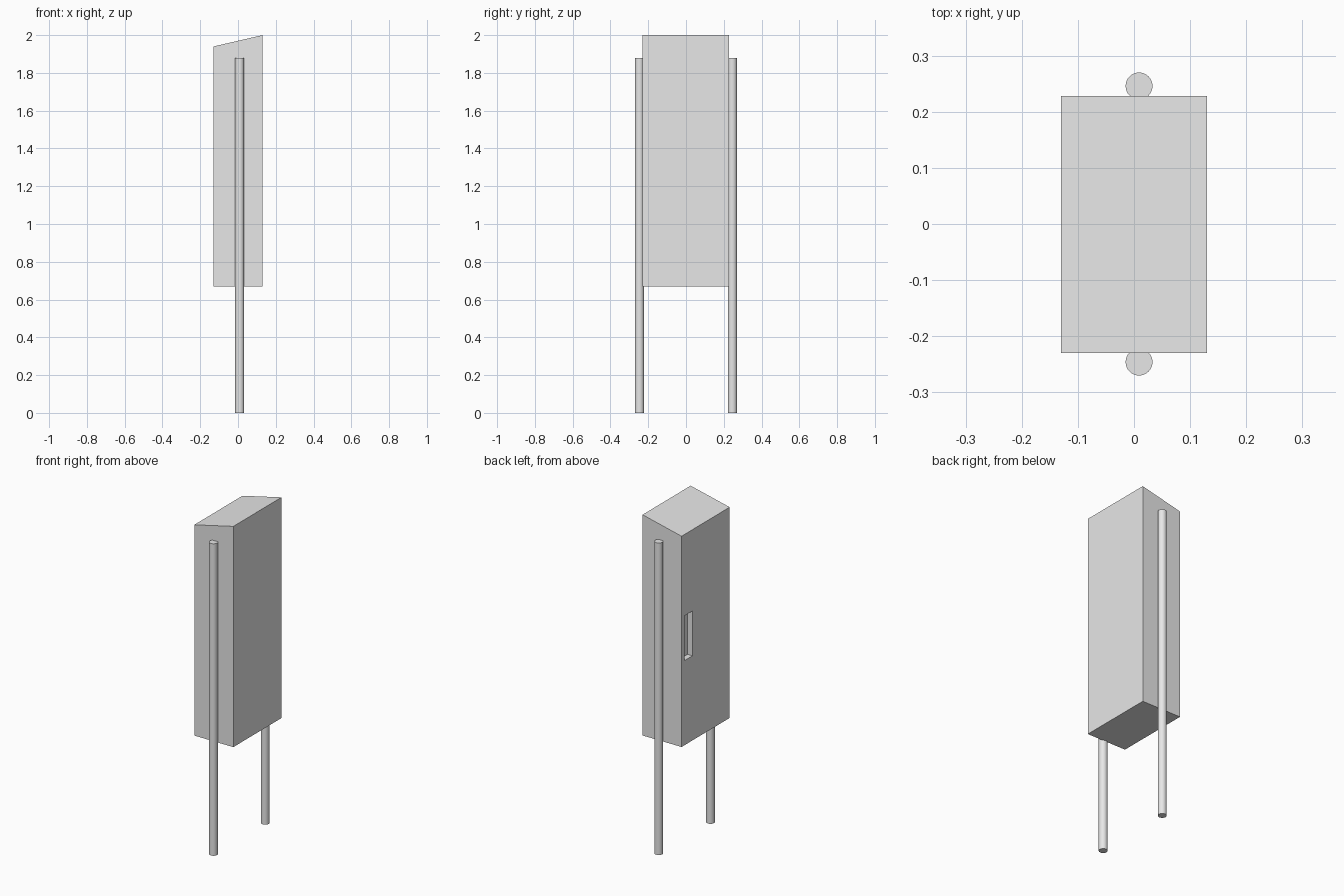
import bpy
import bmesh
import math

cube = bpy.data.objects.get("Cube")
if cube:
    bpy.data.objects.remove(cube, do_unlink=True)

# One plain grey for everything
grey = bpy.data.materials.new("light_grey")
grey.use_nodes = True
grey.diffuse_color = (0.8, 0.8, 0.8, 1)
grey.node_tree.nodes["Principled BSDF"].inputs["Base Color"].default_value = (0.8, 0.8, 0.8, 1)


def extruded_profile(name, profile, y0, y1):
    """Extrude an x-z profile from y0 to y1."""
    bm = bmesh.new()
    face = bm.faces.new([bm.verts.new((x, y0, z)) for x, z in profile])
    grown = bmesh.ops.extrude_face_region(bm, geom=[face])["geom"]
    verts = [g for g in grown if isinstance(g, bmesh.types.BMVert)]
    bmesh.ops.translate(bm, verts=verts, vec=(0, y1 - y0, 0))
    bmesh.ops.recalc_face_normals(bm, faces=bm.faces)
    mesh = bpy.data.meshes.new(name)
    bm.to_mesh(mesh)
    bm.free()
    mesh.materials.append(grey)
    obj = bpy.data.objects.new(name, mesh)
    bpy.context.collection.objects.link(obj)
    return obj


# Cabinet with a sloping roof
cabinet = extruded_profile(
    "cabinet", [(-0.13, 0.67), (0.13, 0.67), (0.13, 2.0), (-0.13, 1.94)], -0.23, 0.228)

# Recessed door grip in the low side
cutter = extruded_profile(
    "grip_cutter", [(-0.2, 1.18), (-0.097, 1.18), (-0.097, 1.45), (-0.2, 1.45)], 0.125, 0.2)
cutter.hide_render = True
cutter.hide_viewport = True
cut = cabinet.modifiers.new("grip_recess", "BOOLEAN")
cut.operation = "DIFFERENCE"
cut.solver = "EXACT"
cut.object = cutter

# Round posts sunk slightly into the front and back faces
for name, side in (("front_post", -1), ("back_post", 1)):
    bpy.ops.mesh.primitive_cylinder_add(
        vertices=32, radius=0.024, depth=1.88, location=(0.009, side * 0.246, 0.94))
    post = bpy.context.object
    post.name = name
    post.data.materials.append(grey)
    bpy.ops.object.shade_smooth_by_angle(angle=math.radians(30))
